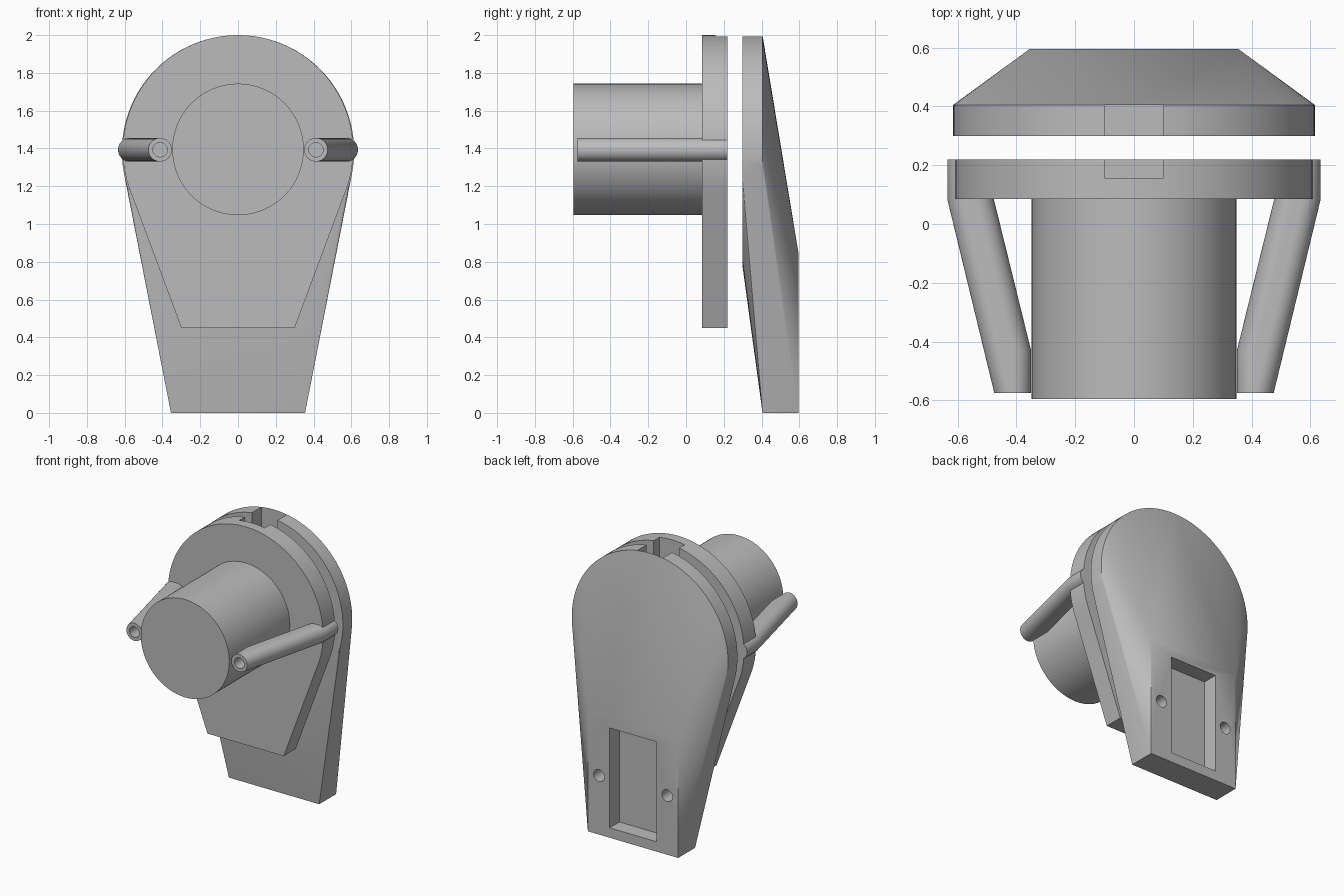
import bpy, bmesh
from math import sin, cos, pi, radians

default = bpy.data.objects.get("Cube")
if default:
    bpy.data.objects.remove(default, do_unlink=True)

# Single plain grey
grey = bpy.data.materials.new("plain_grey")
grey.use_nodes = True
colour = (0.5, 0.5, 0.5, 1)
grey.diffuse_color = colour
grey.node_tree.nodes["Principled BSDF"].inputs["Base Color"].default_value = colour

AXIS_Z = 1.39


def disc(x, z, radius, y0, y1, sides=96):
    """Points of a cylinder lying along y."""
    return [(x + radius * cos(2 * pi * i / sides), y, z + radius * sin(2 * pi * i / sides))
            for y in (y0, y1) for i in range(sides)]


def box(x0, x1, y0, y1, z0, z1):
    return [(x, y, z) for x in (x0, x1) for y in (y0, y1) for z in (z0, z1)]


def hull(name, points):
    """Convex solid wrapped around the points."""
    bm = bmesh.new()
    for p in points:
        bm.verts.new(p)
    result = bmesh.ops.convex_hull(bm, input=bm.verts)
    spare = {g for g in result["geom_interior"] + result["geom_unused"]
             if isinstance(g, bmesh.types.BMVert) and g.is_valid}
    bmesh.ops.delete(bm, geom=list(spare), context="VERTS")
    bmesh.ops.dissolve_limit(bm, angle_limit=0.002, verts=bm.verts, edges=bm.edges)
    bmesh.ops.recalc_face_normals(bm, faces=bm.faces)
    mesh = bpy.data.meshes.new(name)
    bm.to_mesh(mesh)
    bm.free()
    mesh.materials.append(grey)
    ob = bpy.data.objects.new(name, mesh)
    bpy.context.collection.objects.link(ob)
    return ob


def finish(ob, cuts=()):
    """Subtract the cutters, then shade round surfaces smooth."""
    bpy.ops.object.select_all(action="DESELECT")
    ob.select_set(True)
    bpy.context.view_layer.objects.active = ob
    for points in cuts:
        cutter = hull("cutter", points)
        cutter.hide_render = True
        mod = ob.modifiers.new("cut", "BOOLEAN")
        mod.operation = "DIFFERENCE"
        mod.solver = "EXACT"
        mod.object = cutter
        bpy.ops.object.modifier_apply(modifier=mod.name)
        bpy.data.objects.remove(cutter, do_unlink=True)
    bpy.ops.object.shade_smooth_by_angle(angle=radians(25))


# Rear housing: round rim blending into a flat mounting block
housing = hull("rear_housing",
               disc(0, 1.385, 0.615, 0.30, 0.405)
               + box(-0.355, 0.355, 0.405, 0.595, 0, 0.85))
finish(housing, [
    box(-0.1, 0.1, 0.25, 0.405, 1.85, 2.1),         # top notch
    box(-0.185, 0.185, 0.485, 0.7, 0.07, 0.78),     # back recess
    disc(0.268, 0.42, 0.042, 0.47, 0.7, 32),        # screw holes
    disc(-0.268, 0.42, 0.042, 0.47, 0.7, 32),
])

# Front plate: disc tapering to a narrow foot
plate = hull("front_plate",
             disc(0, AXIS_Z, 0.61, 0.085, 0.22)
             + box(-0.30, 0.30, 0.085, 0.22, 0.45, 0.46))
finish(plate, [box(-0.1, 0.1, 0.157, 0.3, 1.85, 2.1)])

# Main barrel
finish(hull("barrel", disc(0, 1.395, 0.348, -0.595, 0.09)))

# Slanted side arms with a bore in the front end
for side, label in ((1, "left"), (-1, "right")):
    arm = hull(label + "_arm",
               disc(side * 0.4125, 1.393, 0.0625, -0.575, -0.43, 40)
               + disc(side * 0.5725, 1.393, 0.0625, 0.085, 0.22, 40))
    finish(arm, [disc(side * 0.4125, 1.393, 0.038, -0.7, -0.43, 32)])
